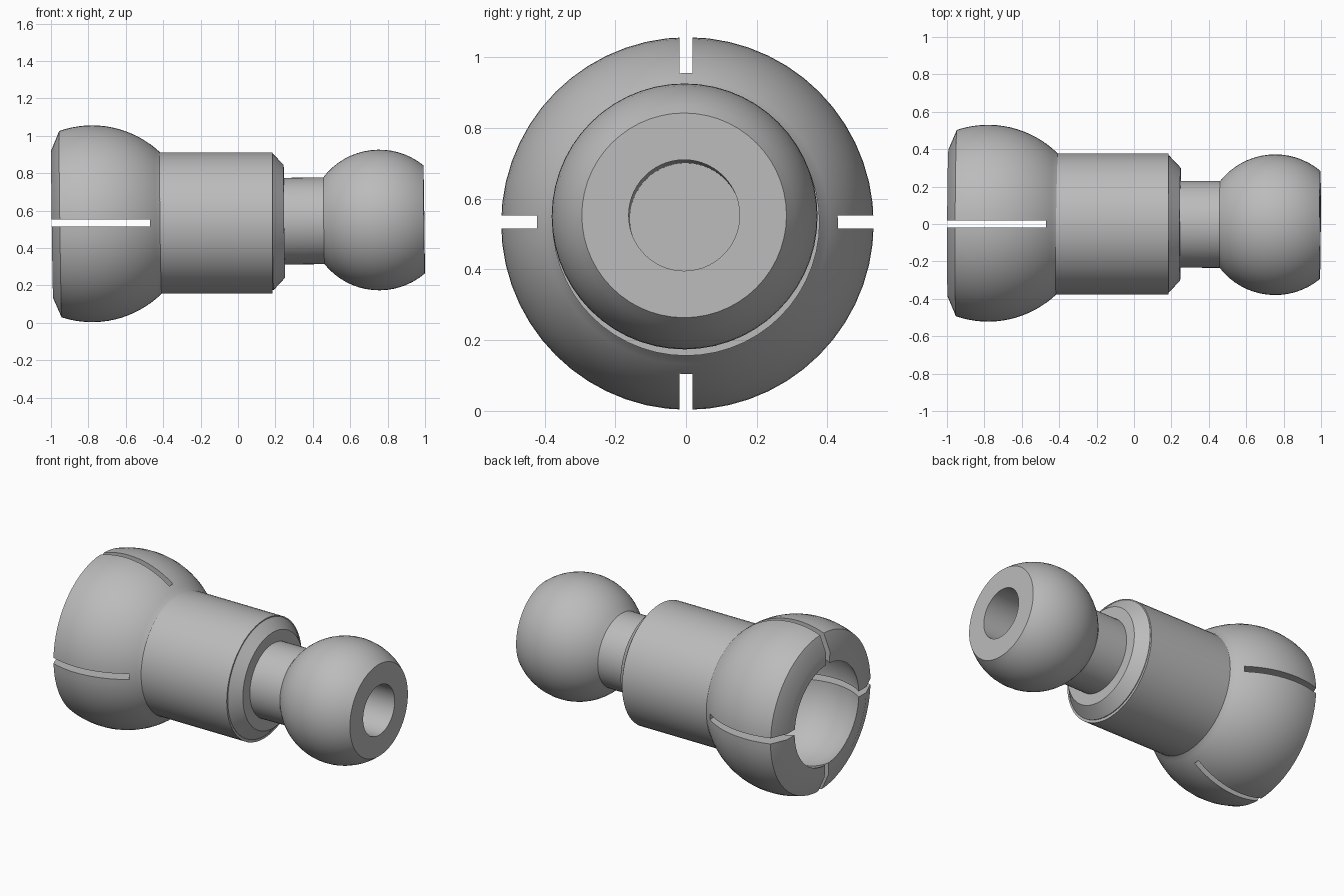
import bpy
import bmesh
from math import sin, cos, sqrt, radians, asin
from mathutils import Matrix

cube = bpy.data.objects.get("Cube")
if cube:
    bpy.data.objects.remove(cube, do_unlink=True)

grey = bpy.data.materials.new("plain grey")
grey.use_nodes = True
colour = (0.5, 0.5, 0.5, 1)
grey.diffuse_color = colour
grey.node_tree.nodes["Principled BSDF"].inputs["Base Color"].default_value = colour


def arc(centre, radius, x_from, x_to, steps=16):
    """Points (x, r) on a ball of given centre between two x positions."""
    a = asin(max(-1, min(1, (x_from - centre) / radius)))
    b = asin(max(-1, min(1, (x_to - centre) / radius)))
    angles = [a + (b - a) * i / steps for i in range(steps + 1)]
    return [(centre + radius * sin(t), radius * cos(t)) for t in angles]


def lathe(name, profile, segments=56):
    """Spin an (x, r) profile, starting and ending on the x axis."""
    bm = bmesh.new()
    verts = [bm.verts.new((x, 0, r)) for x, r in profile]
    edges = [bm.edges.new(pair) for pair in zip(verts, verts[1:])]
    bmesh.ops.spin(bm, geom=verts + edges, cent=(0, 0, 0), axis=(1, 0, 0),
                   angle=radians(360), steps=segments, use_duplicate=False)
    bmesh.ops.remove_doubles(bm, verts=bm.verts, dist=0.0002)
    bmesh.ops.recalc_face_normals(bm, faces=bm.faces)
    mesh = bpy.data.meshes.new(name)
    bm.to_mesh(mesh)
    bm.free()
    obj = bpy.data.objects.new(name, mesh)
    bpy.context.collection.objects.link(obj)
    mesh.materials.append(grey)
    return obj


def smooth(obj):
    bpy.ops.object.select_all(action='DESELECT')
    obj.select_set(True)
    bpy.context.view_layer.objects.active = obj
    bpy.ops.object.shade_smooth_by_angle(angle=radians(25))


# The socket and ball lean slightly against the level body
lean = (Matrix.Translation((0, 0, 0.54))
        @ Matrix.Rotation(radians(-0.3), 4, 'Z')
        @ Matrix.Rotation(radians(-0.75), 4, 'Y'))

# Hollow socket with bevelled rim
rim, bevel, mid = -0.994, -0.95, -0.78
cavity = arc(mid, 0.385, mid + 0.385, rim)
cavity[0] = (cavity[0][0], 0)
socket = lathe("socket", cavity + [(rim, 0.395)]
               + arc(mid, 0.527, bevel, -0.412) + [(-0.34, 0.34), (-0.3, 0)])
socket.data.transform(lean)

# Crossed slots through the socket wall
for name, size in (("side_slot_cutter", (0.83, 1.4, 0.036)),
                   ("upright_slot_cutter", (0.83, 0.036, 1.4))):
    bpy.ops.mesh.primitive_cube_add(size=1, location=(-0.885, 0, 0.534))
    cutter = bpy.context.object
    cutter.name = name
    cutter.scale = size
    cutter.hide_render = True
    cutter.hide_set(True)
    cut = socket.modifiers.new(name, 'BOOLEAN')
    cut.operation = 'DIFFERENCE'
    cut.solver = 'EXACT'
    cut.object = cutter

# Straight cylindrical body
body = lathe("body", [(-0.3, 0), (-0.42, 0.378), (0.185, 0.378), (0.185, 0)])
body.data.transform(Matrix.Translation((0, 0, 0.534)))

# Bevelled shoulder, neck and bored ball in one turned piece
ball_mid, ball_r, neck_r, end = 0.755, 0.376, 0.232, 0.995
ball_start = ball_mid - sqrt(ball_r ** 2 - neck_r ** 2)
shank = lathe("neck_and_ball", [(0.1, 0), (0.1, 0.368), (0.185, 0.368),
                                (0.248, 0.302), (0.248, neck_r)]
              + arc(ball_mid, ball_r, ball_start, end)
              + [(end, 0.157), (0.3, 0.157), (0.3, 0)])
shank.data.transform(lean)

for part in (socket, body, shank):
    smooth(part)
